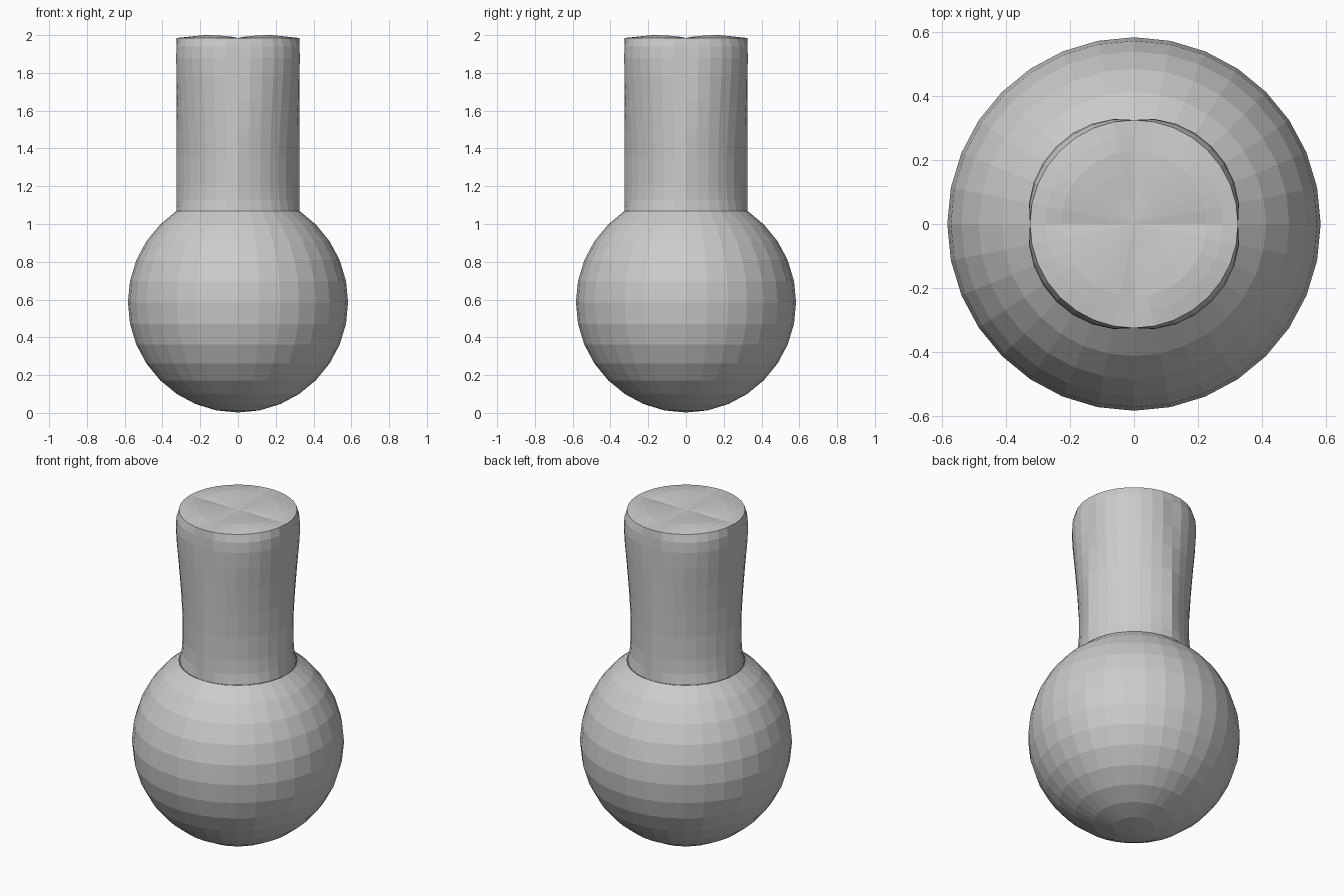
import bpy, bmesh, math

if "Cube" in bpy.data.objects:
    bpy.data.objects.remove(bpy.data.objects["Cube"])

SIDES = 32
CENTRE_Z, BULB_R, NECK_R, NECK_Z, TOP_Z = 0.585, 0.583, 0.325, 1.07, 1.985


def lathe(name, rings, closed_start, closed_end):
    """Skin a stack of rings; each ring maps an angle to (radius, z)."""
    bm = bmesh.new()
    rows = []
    for ring in rings:
        row = []
        for i in range(SIDES):
            a = math.tau * i / SIDES
            r, z = ring(a)
            row.append(bm.verts.new((r * math.cos(a), r * math.sin(a), z)))
        rows.append(row)
    for lo, hi in zip(rows, rows[1:]):
        for i in range(SIDES):
            j = (i + 1) % SIDES
            bm.faces.new((lo[i], lo[j], hi[j], hi[i]))
    for row, z in ((rows[0], closed_start), (rows[-1], closed_end)):
        if z is not None:
            tip = bm.verts.new((0, 0, z))
            for i in range(SIDES):
                bm.faces.new((row[i], row[(i + 1) % SIDES], tip))
    bmesh.ops.recalc_face_normals(bm, faces=bm.faces[:])
    mesh = bpy.data.meshes.new(name)
    bm.to_mesh(mesh)
    bm.free()
    ob = bpy.data.objects.new(name, mesh)
    bpy.context.collection.objects.link(ob)
    return ob


def diagonal(a):
    return abs(math.sin(2 * a)) ** 0.7


# round bulb, cut off where the neck begins
bulb_rings = []
for k in range(1, 14):
    t = -math.pi / 2 + math.pi * k / 16
    bulb_rings.append(lambda a, t=t: (BULB_R * math.cos(t), CENTRE_Z + BULB_R * math.sin(t)))
bulb_rings[-1] = lambda a: (NECK_R, NECK_Z)

# neck: true on the axes, pinched low and swollen high on the diagonals
neck_profile = [(NECK_Z, -0.004), (1.13, -0.016), (1.21, -0.022), (1.35, -0.021),
                (1.5, -0.012), (1.65, 0.0), (1.78, 0.012), (1.88, 0.018),
                (1.94, 0.014), (TOP_Z, 0.0)]
neck_rings = [lambda a, z=z, d=d: (NECK_R + d * diagonal(a), z) for z, d in neck_profile]

# gently rippled top cap
for f, h in ((0.85, 0.009), (0.7, 0.015), (0.5, 0.012), (0.25, 0.005)):
    neck_rings.append(lambda a, f=f, h=h: (NECK_R * f, TOP_Z + h * diagonal(a)))

lathe("bulb", bulb_rings, CENTRE_Z - BULB_R, None)
lathe("neck", neck_rings, None, TOP_Z)
